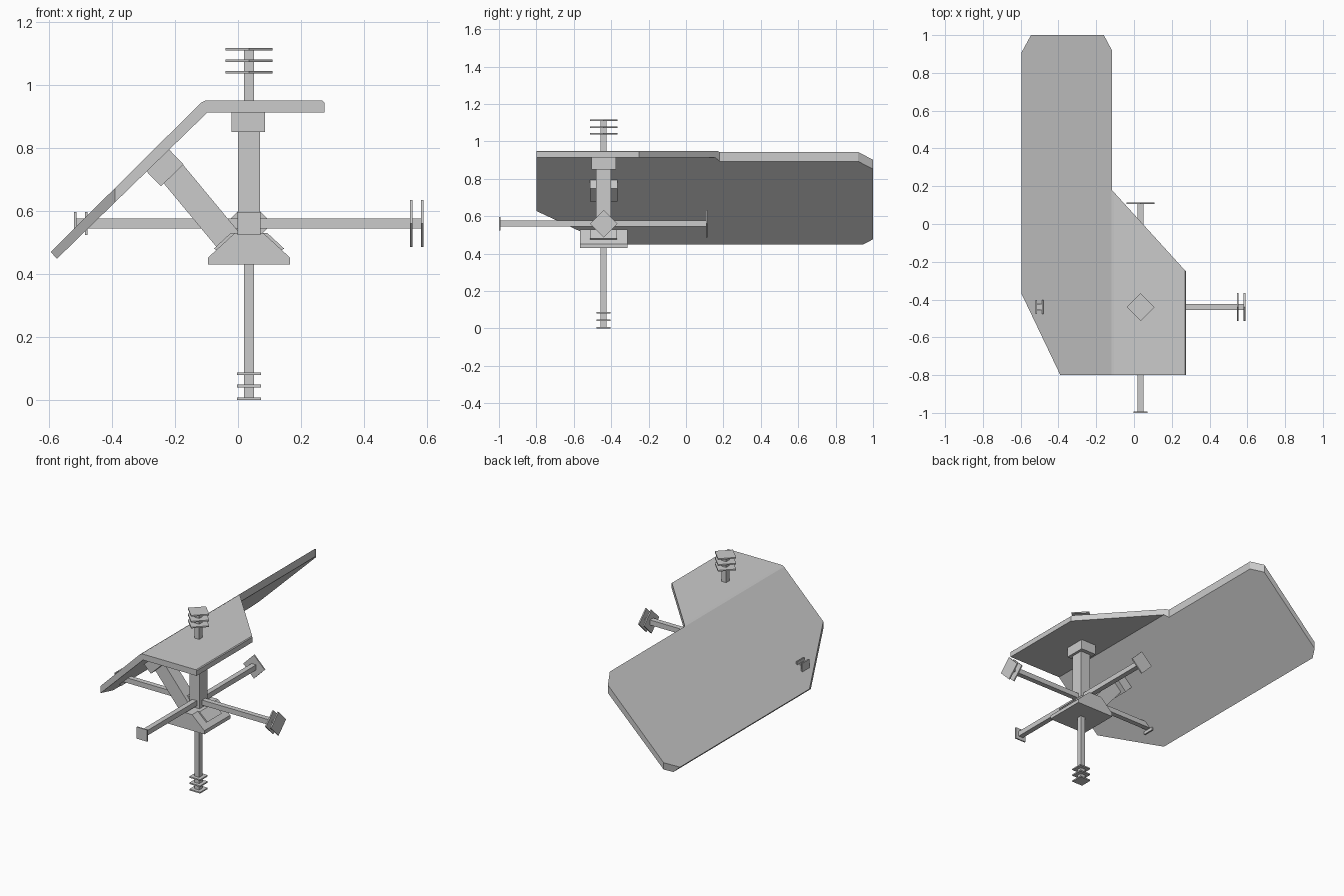
import bpy, bmesh, math
from mathutils import Matrix, Vector

if "Cube" in bpy.data.objects:
    bpy.data.objects.remove(bpy.data.objects["Cube"])

grey = bpy.data.materials.new("light_grey")
grey.diffuse_color = (0.6, 0.6, 0.6, 1)
grey.use_nodes = True
grey.node_tree.nodes["Principled BSDF"].inputs["Base Color"].default_value = grey.diffuse_color
CX, CY, CZ = 0.035, -0.44, 0.56   # hub where the thin rods cross


def finish(bm, name):
    bmesh.ops.recalc_face_normals(bm, faces=bm.faces)
    me = bpy.data.meshes.new(name)
    bm.to_mesh(me)
    bm.free()
    me.materials.append(grey)
    ob = bpy.data.objects.new(name, me)
    bpy.context.collection.objects.link(ob)
    return ob


def box(name, centre, size, angle=0, axis='Y'):
    bm = bmesh.new()
    m = Matrix.Translation(centre) @ Matrix.Rotation(math.radians(angle), 4, axis) @ Matrix.Diagonal((*size, 1))
    bmesh.ops.create_cube(bm, size=1, matrix=m)
    return finish(bm, name)


def prism(name, pts, offset):
    bm = bmesh.new()
    f = bm.faces.new([bm.verts.new(p) for p in pts])
    r = bmesh.ops.extrude_face_region(bm, geom=[f])
    vs = [g for g in r['geom'] if isinstance(g, bmesh.types.BMVert)]
    bmesh.ops.translate(bm, verts=vs, vec=Vector(offset))
    return finish(bm, name)


# Bent panel: folded cross-section, trimmed to its plan outline
section = [(-0.575, 0.448), (-0.097, 0.913), (0.277, 0.913), (0.277, 0.942),
           (0.269, 0.95), (-0.105, 0.95), (-0.118, 0.943), (-0.595, 0.47)]
panel = prism("bent_panel", [(x, -0.8, z) for x, z in section], (0, 1.8, 0))
outline = [(-0.39, -0.85), (-0.39, -0.8), (-0.6, -0.36), (-0.6, 0.9), (-0.54, 1.01),
           (-0.165, 1.01), (-0.117, 0.92), (-0.117, 0.18), (0.274, -0.25), (0.274, -0.85)]
cutter = prism("outline_cutter", [(x, y, 0.3) for x, y in outline], (0, 0, 0.8))
cutter.hide_render = True
mod = panel.modifiers.new("trim", 'BOOLEAN')
mod.operation = 'INTERSECT'
mod.solver = 'EXACT'
mod.object = cutter
bpy.context.view_layer.objects.active = panel
bpy.ops.object.modifier_apply(modifier=mod.name)
bpy.data.objects.remove(cutter)

# Upright pillar and its cap
box("pillar", (CX, CY, 0.68), (0.07, 0.08, 0.42))
box("pillar_cap", (CX - 0.002, CY, 0.883), (0.106, 0.13, 0.064))

# Diagonal strut and its cap under the sloping half
a, b = Vector((-0.22, CY, 0.735)), Vector((0.0, CY, 0.47))
d = b - a
box("diagonal_strut", (a + b) / 2, (d.length, 0.08, 0.085), math.degrees(math.atan2(-d.z, d.x)))
box("strut_cap", (-0.236, CY, 0.741), (0.1, 0.145, 0.078), -44.3)

# Trapezoid base with raised pads on its slopes
base = [(-0.095, 0.43), (0.165, 0.43), (0.165, 0.452), (0.08, 0.53), (-0.01, 0.53), (-0.095, 0.452)]
prism("base", [(x, CY - 0.128, z) for x, z in base], (0, 0.256, 0))
for s, side in ((-1, "left"), (1, "right")):
    pad = [(0.045, 0.53), (0.058, 0.53), (0.112, 0.48), (0.1, 0.475)]
    prism(side + "_base_pad", [(CX + s * x, CY - 0.072, z) for x, z in pad], (0, 0.144, 0))

# Thin crossing rods
R = 0.032
box("cross_rod", (0.0325, CY, CZ), (1.105, R, R))
box("long_rod", (CX, -0.4425, CZ), (R, 1.115, R))
box("lower_rod", (CX, CY, 0.225), (R, R, 0.45))
box("upper_rod", (CX, CY, 1.015), (R, R, 0.205))

# Square end plates: small straight ones, larger ones turned to a diamond
T = 0.008


def plates(name, axis, positions, size, angle):
    i = 'XYZ'.index(axis)
    for p in positions:
        c = [CX, CY, CZ]
        c[i] = p
        dims = [size] * 3
        dims[i] = T
        box(name, c, dims, angle, axis)


BIG = 0.148 / math.sqrt(2)
plates("upper_plate", 'Z', (1.041, 1.077, 1.114), BIG, 45)
plates("lower_plate", 'Z', (0.004, 0.044, 0.083), 0.075, 0)
plates("right_plate", 'X', (0.55, 0.585), BIG, 45)
plates("left_plate", 'X', (-0.517, -0.482), 0.073, 0)
plates("front_plate", 'Y', (-0.996,), 0.073, 0)
plates("back_plate", 'Y', (0.111,), BIG, 45)
